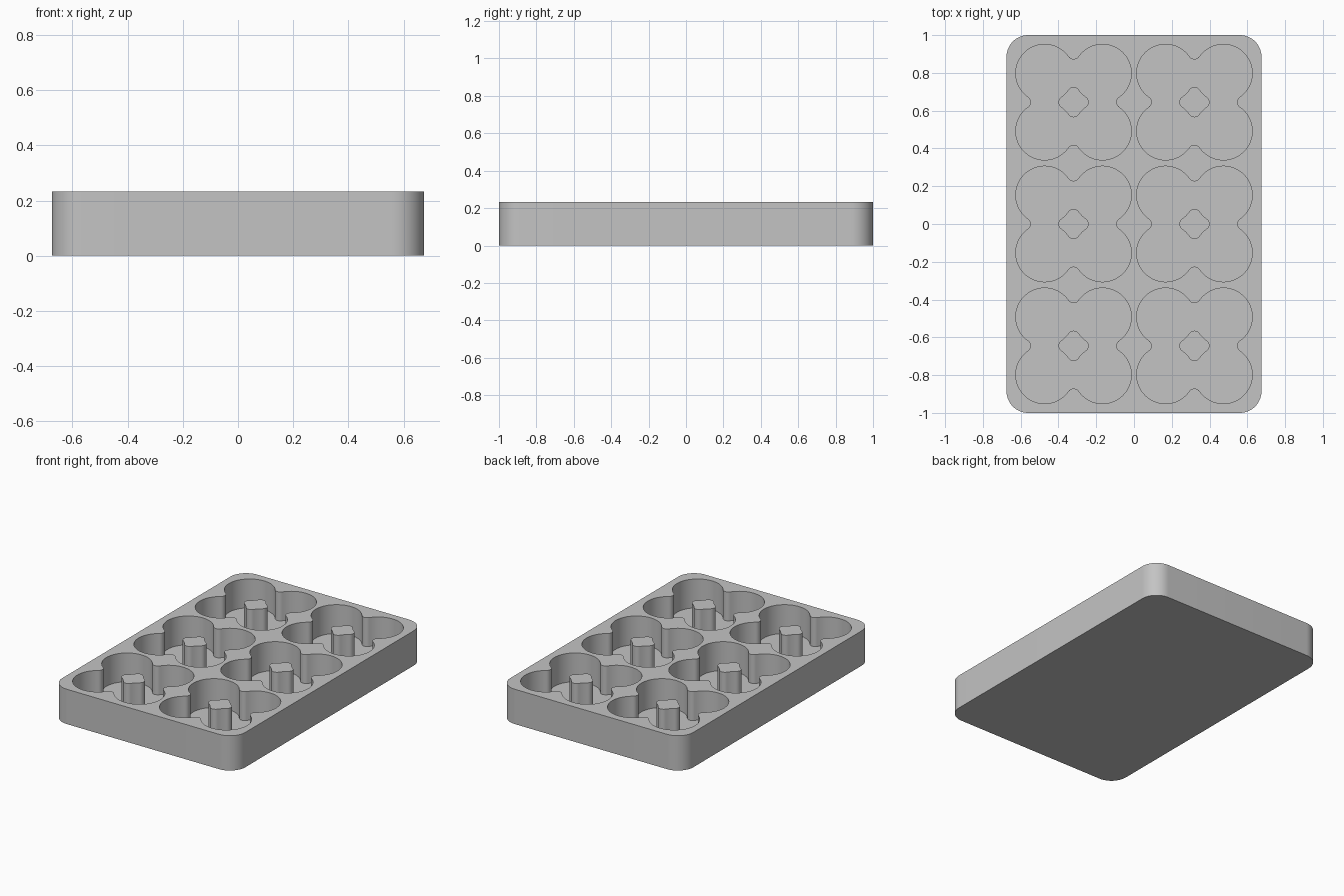
import bpy
import bmesh
from math import cos, sin, pi, atan2, sqrt

if "Cube" in bpy.data.objects:
    bpy.data.objects.remove(bpy.data.objects["Cube"], do_unlink=True)

HALF_X, HALF_Y, HEIGHT, CORNER = 0.675, 1.0, 0.232, 0.115
FLOOR = 0.04
LOBE = 0.153           # lobe radius, also the offset of each lobe centre
TIP = 0.08             # reach of the post tips from the pocket centre

# Rounding between neighbouring lobes, tangent to both
GAP = LOBE - TIP
FILLET = GAP ** 2 / (2 * TIP)
SHIFT = sqrt(FILLET ** 2 + 2 * LOBE * FILLET)
TURN = atan2(LOBE, SHIFT)

CENTRES = [(x, y) for x in (-0.32, 0.32) for y in (-0.645, 0, 0.645)]

grey = bpy.data.materials.new("grey plastic")
grey.use_nodes = True
colour = (0.55, 0.55, 0.55, 1)
grey.diffuse_color = colour
grey.node_tree.nodes["Principled BSDF"].inputs["Base Color"].default_value = colour


def arc(cx, cy, radius, start, end, steps):
    angles = [start + (end - start) * i / steps for i in range(steps + 1)]
    return [(cx + radius * cos(a), cy + radius * sin(a)) for a in angles]


def four_way(quarter):
    """Repeat a quarter outline around the centre, skipping shared ends."""
    outline = []
    for k in range(4):
        c, s = cos(k * pi / 2), sin(k * pi / 2)
        outline += [(x * c - y * s, x * s + y * c) for x, y in quarter[:-1]]
    return outline


def add_prism(bm, outline, low, high, centre=(0, 0)):
    verts = [bm.verts.new((x + centre[0], y + centre[1], low)) for x, y in outline]
    face = bm.faces.new(verts)
    side = bmesh.ops.extrude_face_region(bm, geom=[face])["geom"]
    top = [v for v in side if isinstance(v, bmesh.types.BMVert)]
    bmesh.ops.translate(bm, verts=top, vec=(0, 0, high - low))


def make_object(name, bm):
    bmesh.ops.recalc_face_normals(bm, faces=bm.faces)
    mesh = bpy.data.meshes.new(name)
    bm.to_mesh(mesh)
    bm.free()
    mesh.materials.append(grey)
    obj = bpy.data.objects.new(name, mesh)
    bpy.context.collection.objects.link(obj)
    return obj


def smooth(mesh):
    mesh.polygons.foreach_set("use_smooth", [True] * len(mesh.polygons))
    mesh.set_sharp_from_angle(angle=pi / 6)


# Four-lobed pocket outline with rounded notches
notch = arc(LOBE + SHIFT, 0, FILLET, pi, pi - TURN, 8)
lobe = arc(LOBE, LOBE, LOBE, -TURN, pi / 2 + TURN, 48)
mirrored = [(y, x) for x, y in reversed(notch)]
pocket_outline = four_way(notch + lobe[1:] + mirrored[1:])

# Four-pointed post outline with hollow sides and rounded tips
tip = arc(LOBE - SHIFT, 0, FILLET, 0, TURN, 8)
hollow = arc(LOBE, LOBE, LOBE, pi + TURN, 3 * pi / 2 - TURN, 8)
mirrored = [(y, x) for x, y in reversed(tip)]
post_outline = four_way(tip + hollow[1:] + mirrored[1:])

# Tray block with rounded upright corners
block_outline = []
for k, (sx, sy) in enumerate([(1, 1), (-1, 1), (-1, -1), (1, -1)]):
    block_outline += arc(sx * (HALF_X - CORNER), sy * (HALF_Y - CORNER),
                         CORNER, k * pi / 2, (k + 1) * pi / 2, 16)
bm = bmesh.new()
add_prism(bm, block_outline, 0, HEIGHT)
tray = make_object("tray", bm)

# Pockets cut into the block
bm = bmesh.new()
for centre in CENTRES:
    add_prism(bm, pocket_outline, FLOOR, HEIGHT + 0.1, centre)
cutter = make_object("pocket_cutter", bm)
cutter.hide_render = True

cut = tray.modifiers.new("pockets", "BOOLEAN")
cut.operation = "DIFFERENCE"
cut.solver = "EXACT"
cut.object = cutter
bpy.context.view_layer.update()
graph = bpy.context.evaluated_depsgraph_get()
carved = bpy.data.meshes.new_from_object(tray.evaluated_get(graph))
tray.modifiers.clear()
tray.data = carved
bpy.data.objects.remove(cutter, do_unlink=True)
smooth(tray.data)

# Posts standing in the pockets
bm = bmesh.new()
add_prism(bm, post_outline, FLOOR - 0.01, HEIGHT)
first = make_object("post_1", bm)
smooth(first.data)
for i, (x, y) in enumerate(CENTRES):
    post = first
    if i:
        post = bpy.data.objects.new(f"post_{i + 1}", first.data)
        bpy.context.collection.objects.link(post)
    post.location = (x, y, 0)
